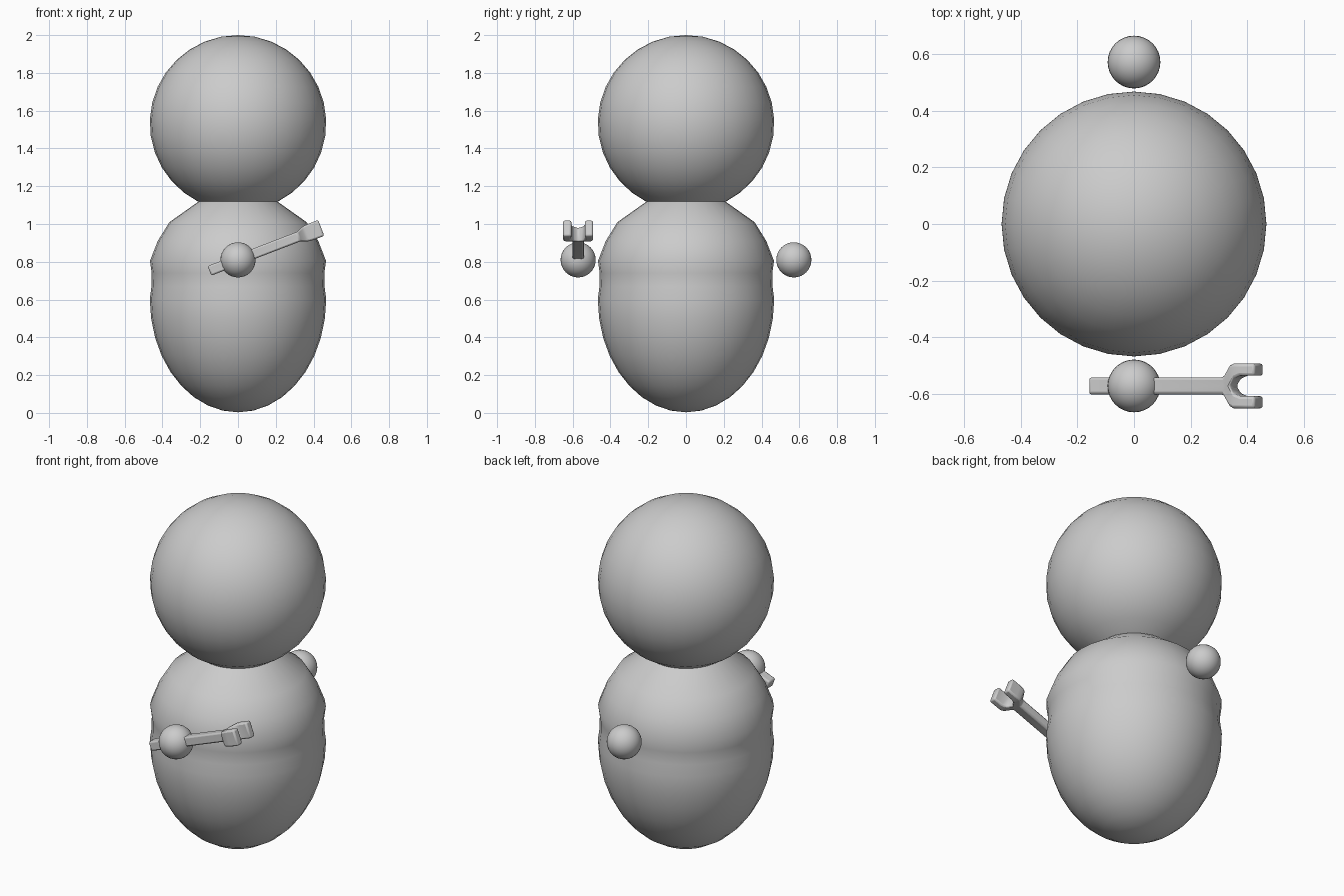
import bpy, bmesh, math
from mathutils import Matrix

if "Cube" in bpy.data.objects:
    bpy.data.objects.remove(bpy.data.objects["Cube"])

SEG = 32


def add_object(name, bm, angle=40):
    bmesh.ops.recalc_face_normals(bm, faces=bm.faces)
    mesh = bpy.data.meshes.new(name)
    bm.to_mesh(mesh)
    bm.free()
    ob = bpy.data.objects.new(name, mesh)
    bpy.context.collection.objects.link(ob)
    bpy.ops.object.select_all(action='DESELECT')
    ob.select_set(True)
    bpy.context.view_layer.objects.active = ob
    bpy.ops.object.shade_smooth_by_angle(angle=math.radians(angle))
    return ob


def lathe(name, profile):
    """Spin an (r, z) profile around the z axis."""
    bm = bmesh.new()
    verts = [bm.verts.new((r, 0, z)) for r, z in profile]
    edges = [bm.edges.new(pair) for pair in zip(verts, verts[1:])]
    bmesh.ops.spin(bm, geom=verts + edges, cent=(0, 0, 0), axis=(0, 0, 1),
                   angle=math.tau, steps=SEG, use_duplicate=False)
    bmesh.ops.remove_doubles(bm, verts=bm.verts, dist=0.0005)
    return add_object(name, bm)


def arc(radius, height, centre, start, end, steps):
    angles = [math.radians(start + (end - start) * i / steps) for i in range(steps + 1)]
    return [(radius * math.cos(a), centre + height * math.sin(a)) for a in angles]


# Head: sphere that stops at the neck seam
lathe("head", arc(0.467, 0.466, 1.534, -63.2, 90, 14))

# Body: egg-shaped belly, slight waist, rounded shoulders
belly = arc(0.467, 0.6, 0.603, -90, 0, 9)
lathe("body", belly + [(0.458, 0.67), (0.457, 0.74), (0.466, 0.805),
                       (0.425, 0.91), (0.363, 1.01), (0.21, 1.118)])

# Floating hands, front and back
for side, label in ((-1, "front"), (1, "back")):
    bm = bmesh.new()
    bmesh.ops.create_uvsphere(bm, u_segments=SEG, v_segments=16, radius=0.093,
                              matrix=Matrix.Translation((0, side * 0.571, 0.81)))
    add_object(label + "_hand", bm)

# Wrench: half outline as (along, outer y, inner y, half thickness), then mirrored
stations = [(-0.162, 0.03, 0, 0.027), (0.345, 0.03, 0, 0.027),
            (0.375, 0.072, 0, 0.04), (0.39, 0.079, 0.026, 0.043),
            (0.415, 0.079, 0.036, 0.045), (0.472, 0.079, 0.036, 0.045)]
bm = bmesh.new()
rings = [[bm.verts.new(p) for p in ((u, o, -h), (u, o, h), (u, i, h), (u, i, -h))]
         for u, o, i, h in stations]
for k, (a, b) in enumerate(zip(rings, rings[1:])):
    for j in range(4):
        on_mirror_plane = j == 2 and stations[k + 1][2] == 0
        if not on_mirror_plane:
            n = (j + 1) % 4
            bm.faces.new((a[j], a[n], b[n], b[j]))
bm.faces.new(rings[0])
bm.faces.new(rings[-1])
other = bmesh.ops.duplicate(bm, geom=bm.verts[:] + bm.edges[:] + bm.faces[:])["geom"]
for v in other:
    if isinstance(v, bmesh.types.BMVert):
        v.co.y = -v.co.y
bmesh.ops.remove_doubles(bm, verts=bm.verts, dist=0.0005)
wrench = add_object("wrench", bm)
wrench.location = (0, -0.571, 0.81)
wrench.rotation_euler = (0, math.radians(-21), 0)
bevel = wrench.modifiers.new("soft_edges", 'BEVEL')
bevel.width = 0.009
bevel.segments = 2
bevel.limit_method = 'ANGLE'
bevel.angle_limit = math.radians(35)
